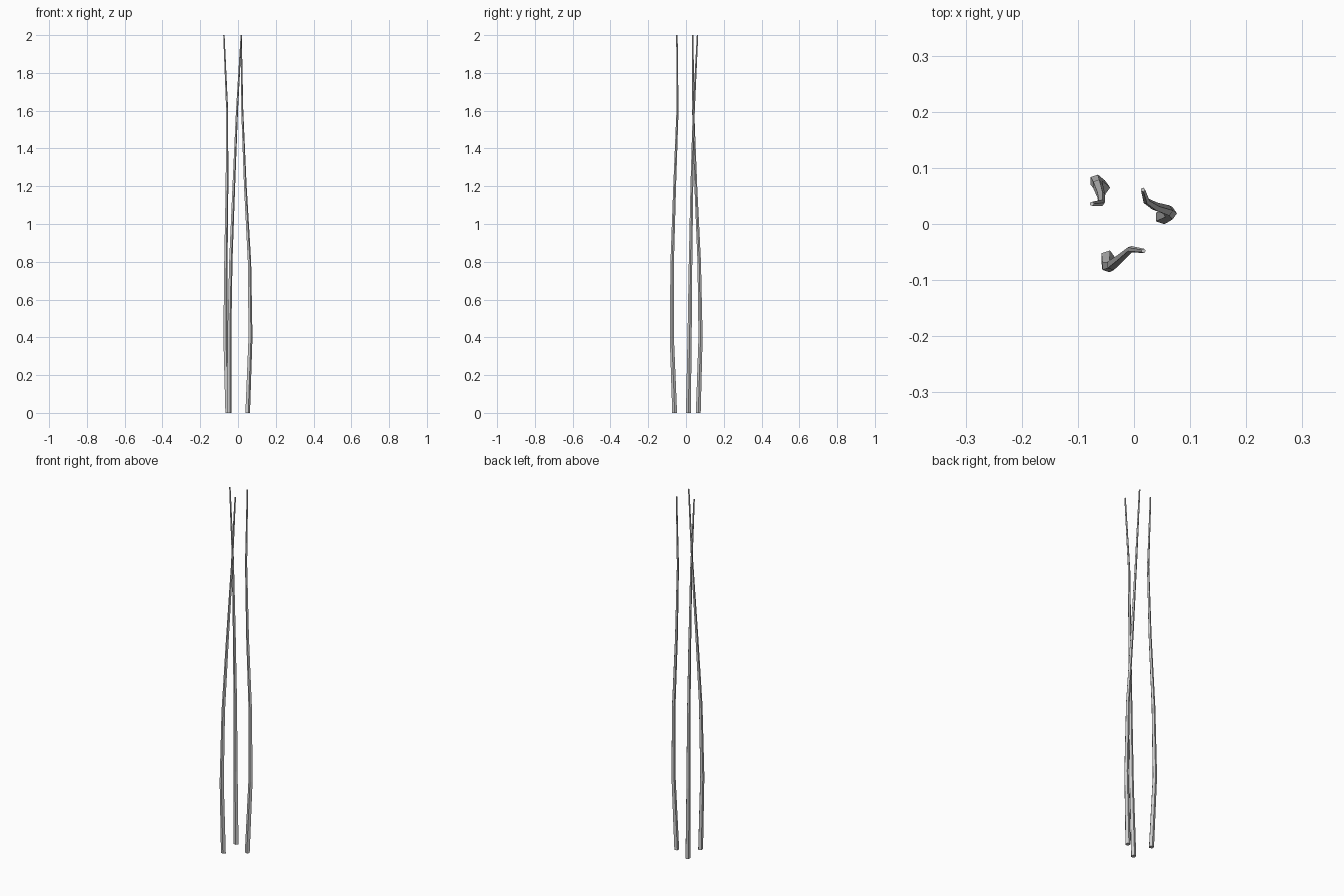
import bpy, bmesh, math

if "Cube" in bpy.data.objects:
    bpy.data.objects.remove(bpy.data.objects["Cube"])

SIDES = 5
HEIGHT = 2.0
R_BASE, R_TIP = 0.0135, 0.004


def make_stem(name, path):
    """Tapered five-sided stem through evenly spaced (x, y) centres."""
    bm = bmesh.new()
    rings = []
    last = len(path) - 1
    for i, (x, y) in enumerate(path):
        t = i / last
        r = R_BASE + (R_TIP - R_BASE) * t
        rings.append([bm.verts.new((x + r * math.cos(math.tau * k / SIDES),
                                    y + r * math.sin(math.tau * k / SIDES),
                                    HEIGHT * t)) for k in range(SIDES)])
    for a, b in zip(rings, rings[1:]):
        for k in range(SIDES):
            n = (k + 1) % SIDES
            bm.faces.new((a[k], a[n], b[n], b[k]))
    # end caps
    bm.faces.new(rings[0][::-1])
    bm.faces.new(rings[-1])
    mesh = bpy.data.meshes.new(name)
    bm.to_mesh(mesh)
    bm.free()
    obj = bpy.data.objects.new(name, mesh)
    bpy.context.collection.objects.link(obj)


# Stem centre lines at z = 0, 0.4, 0.8, 1.2, 1.6, 2.0
make_stem("stem_right", [(0.05, 0.0125), (0.065, 0.019), (0.06, 0.024),
                         (0.038, 0.031), (0.022, 0.041), (0.016, 0.061)])
make_stem("stem_back_left", [(-0.056, 0.065), (-0.068, 0.077), (-0.065, 0.070),
                             (-0.059, 0.052), (-0.058, 0.038), (-0.075, 0.036)])
make_stem("stem_front_left", [(-0.047, -0.060), (-0.047, -0.075), (-0.039, -0.073),
                              (-0.023, -0.060), (-0.006, -0.045), (0.017, -0.048)])
